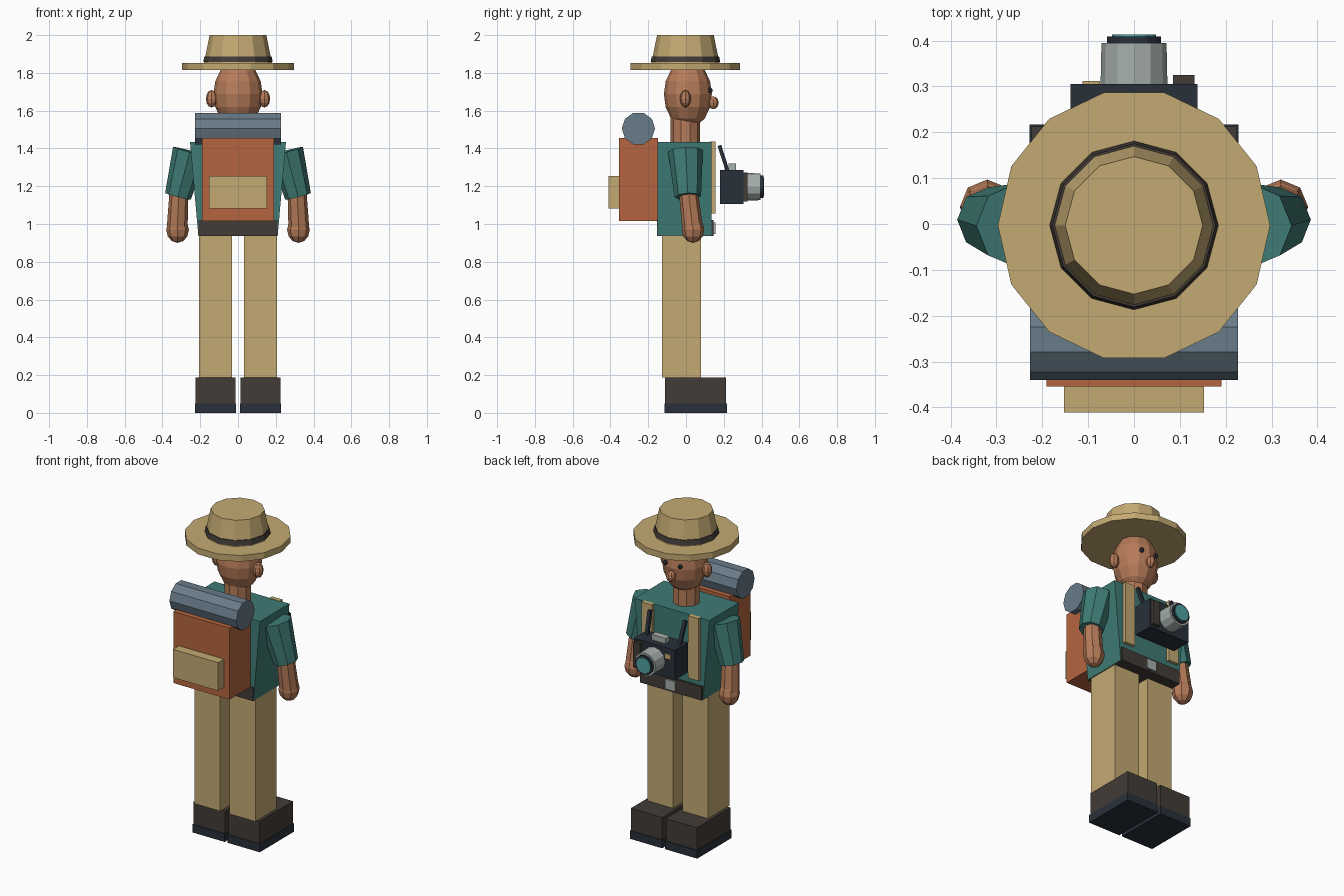
import bpy, bmesh, math
from mathutils import Vector, Matrix

if "Cube" in bpy.data.objects:
    bpy.data.objects.remove(bpy.data.objects["Cube"])

COLORS = {
    "khaki": (0.55, 0.40, 0.17), "boot": (0.055, 0.045, 0.038), "black": (0.022, 0.03, 0.042),
    "teal": (0.05, 0.20, 0.18), "skin": (0.47, 0.20, 0.10), "orange": (0.46, 0.13, 0.05),
    "roll": (0.14, 0.20, 0.25), "metal": (0.38, 0.43, 0.41), "glass": (0.08, 0.36, 0.36),
}
MATS = {}
for key, rgb in COLORS.items():
    MATS[key] = bpy.data.materials.new(key)
    MATS[key].diffuse_color = (*rgb, 1)


def finish(name, bm, mat):
    bmesh.ops.recalc_face_normals(bm, faces=bm.faces)
    me = bpy.data.meshes.new(name)
    bm.to_mesh(me)
    bm.free()
    me.materials.append(MATS[mat])
    ob = bpy.data.objects.new(name, me)
    bpy.context.collection.objects.link(ob)
    return ob


def box(name, mat, x, y, z, top=1.0):
    """Box from (min, max) ranges; top scales the upper face in x."""
    bm = bmesh.new()
    bmesh.ops.create_cube(bm, size=1)
    for v in bm.verts:
        s = top if v.co.z > 0 else 1
        v.co = ((x[0] + x[1]) / 2 + v.co.x * (x[1] - x[0]) * s,
                (y[0] + y[1]) / 2 + v.co.y * (y[1] - y[0]),
                (z[0] + z[1]) / 2 + v.co.z * (z[1] - z[0]))
    return finish(name, bm, mat)


def tube(name, mat, a, b, r1, r2, sides, spin=0.0):
    """Capped, tapered prism running from a to b."""
    a, b = Vector(a), Vector(b)
    d = b - a
    bm = bmesh.new()
    bmesh.ops.create_cone(bm, cap_ends=True, segments=sides, radius1=r1, radius2=r2, depth=d.length)
    rot = Vector((0, 0, 1)).rotation_difference(d).to_matrix().to_4x4()
    bm.transform(Matrix.Translation((a + b) / 2) @ rot @ Matrix.Rotation(spin, 4, 'Z'))
    return finish(name, bm, mat)


def ball(name, mat, c, r, u=8, v=6):
    bm = bmesh.new()
    bmesh.ops.create_uvsphere(bm, u_segments=u, v_segments=v, radius=1)
    bm.transform(Matrix.Translation(c) @ Matrix.Diagonal((*r, 1)))
    return finish(name, bm, mat)


# Paired parts
for side, s in (("left", -1), ("right", 1)):
    def span(a, b):
        return tuple(sorted((s * a, s * b)))
    # Boots and legs
    box(f"{side}_sole", "black", span(0.01, 0.228), (-0.115, 0.217), (0, 0.05))
    box(f"{side}_boot", "boot", span(0.012, 0.224), (-0.111, 0.213), (0.05, 0.187))
    box(f"{side}_leg", "khaki", span(0.032, 0.206), (-0.127, 0.08), (0.187, 0.94))
    # Arm
    tube(f"{side}_sleeve", "teal", (s * 0.318, 0.01, 1.146), (s * 0.255, -0.003, 1.385), 0.07, 0.092, 8)
    tube(f"{side}_forearm", "skin", (s * 0.322, 0.034, 0.98), (s * 0.312, 0.012, 1.18), 0.055, 0.05, 8)
    ball(f"{side}_hand", "skin", (s * 0.32, 0.037, 0.97), (0.06, 0.06, 0.07))
    # Ears and eyes
    ball(f"{side}_ear", "skin", (s * 0.14, -0.003, 1.663), (0.03, 0.029, 0.046))
    ball(f"{side}_eye", "black", (s * 0.05, 0.127, 1.707), (0.014, 0.014, 0.014))
    # Pack strap and camera neck strap
    box(f"{side}_pack_strap", "khaki", span(0.123, 0.193), (0.128, 0.155), (1.055, 1.437))
    tube(f"{side}_neck_strap", "black", (s * 0.11, 0.222, 1.275), (s * 0.12, 0.177, 1.415),
         0.014, 0.014, 4, math.pi / 4)

# Torso, belt, buckle
box("torso", "teal", (-0.21, 0.21), (-0.15, 0.135), (0.938, 1.435), top=1.21)
box("belt", "boot", (-0.209, 0.209), (-0.154, 0.146), (0.936, 1.02))
box("buckle", "metal", (-0.033, 0.033), (0.13, 0.155), (0.947, 1.008))

# Head
tube("neck", "skin", (0, -0.003, 1.42), (0, -0.003, 1.56), 0.078, 0.078, 10)
ball("head", "skin", (0, 0.01, 1.687), (0.13, 0.127, 0.18), 12, 8)
ball("nose", "skin", (0, 0.145, 1.642), (0.027, 0.028, 0.034))

# Hat
tube("hat_brim", "khaki", (0, -0.003, 1.815), (0, -0.003, 1.853), 0.297, 0.297, 14, math.pi / 2)
tube("hat_crown", "khaki", (0, -0.003, 1.853), (0, -0.003, 2.0), 0.18, 0.15, 12)
tube("hat_band", "boot", (0, -0.003, 1.858), (0, -0.003, 1.888), 0.184, 0.178, 12)

# Backpack
box("backpack", "orange", (-0.191, 0.191), (-0.354, -0.149), (1.017, 1.455))
box("backpack_pocket", "khaki", (-0.153, 0.153), (-0.411, -0.35), (1.082, 1.255))
tube("bedroll", "roll", (-0.227, -0.252, 1.505), (0.227, -0.252, 1.505), 0.088, 0.088, 10)

# Camera
box("camera_body", "black", (-0.139, 0.139), (0.18, 0.305), (1.105, 1.287))
box("camera_grip", "boot", (0.085, 0.132), (0.2, 0.325), (1.12, 1.272))
box("camera_window", "khaki", (-0.112, -0.074), (0.3, 0.312), (1.222, 1.252))
box("camera_viewfinder", "metal", (-0.048, 0.048), (0.226, 0.266), (1.28, 1.32))
tube("camera_lens", "metal", (0, 0.3, 1.197), (0, 0.395, 1.197), 0.073, 0.071, 12)
tube("lens_ring", "black", (0, 0.39, 1.197), (0, 0.409, 1.197), 0.059, 0.059, 12)
tube("lens_glass", "glass", (0, 0.4, 1.197), (0, 0.413, 1.197), 0.048, 0.048, 12)

for m in bpy.data.materials:
    if m.users and not m.is_grease_pencil:
        m.use_nodes = True
        m.node_tree.nodes["Principled BSDF"].inputs["Base Color"].default_value = m.diffuse_color
